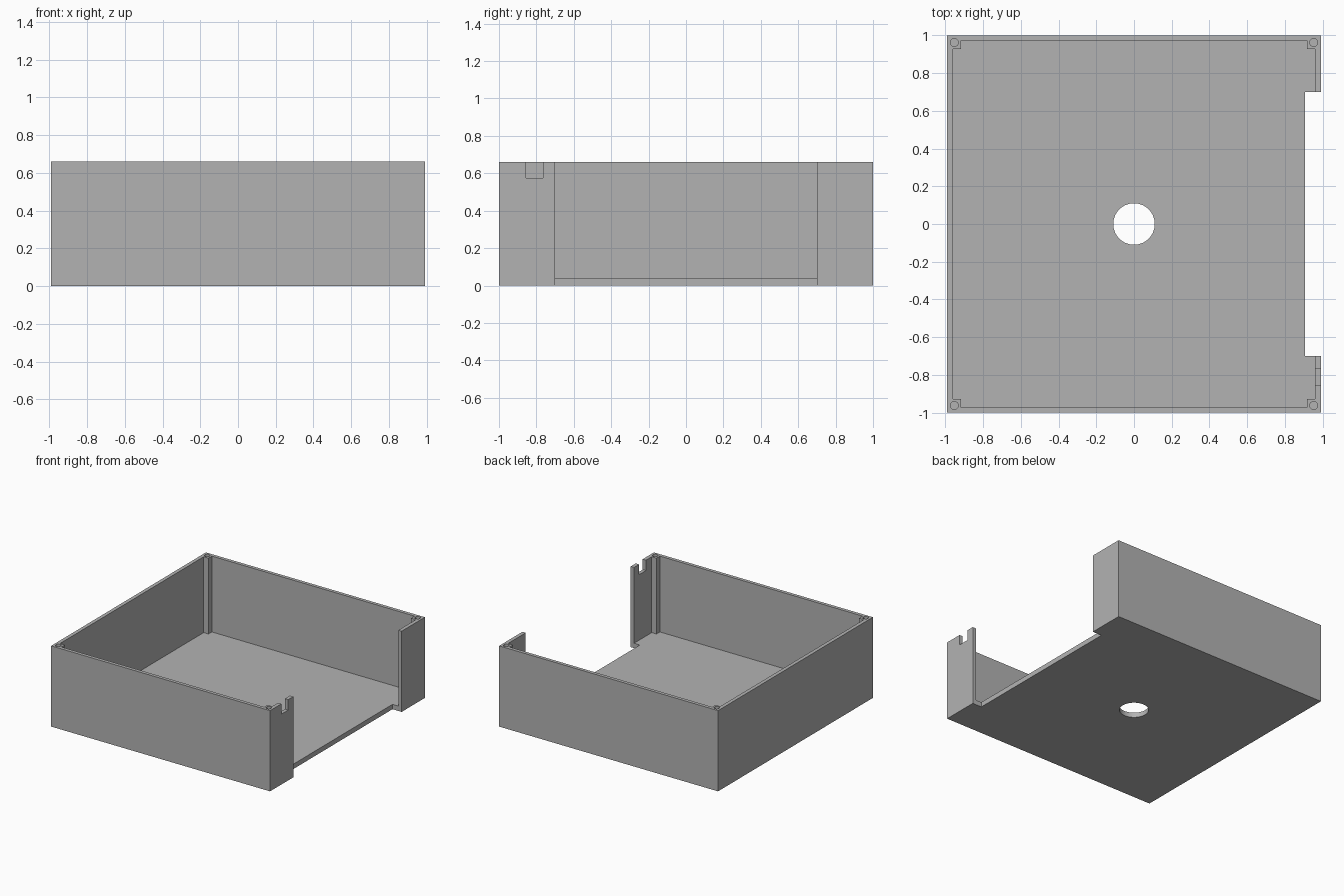
import bpy
import bmesh
from math import cos, sin, tau

cube = bpy.data.objects.get("Cube")
if cube:
    bpy.data.objects.remove(cube, do_unlink=True)

HX, HY, H = 0.99, 1.0, 0.66       # outer half sizes and height
IX, IY = 0.96, 0.972              # inner wall faces
PX, PY = 0.917, 0.928             # inner faces of the corner posts
FLOOR = 0.04

grey = bpy.data.materials.new("plain grey")
grey.use_nodes = True
colour = (0.45, 0.45, 0.45, 1)
grey.diffuse_color = colour
grey.node_tree.nodes["Principled BSDF"].inputs["Base Color"].default_value = colour


def prism(name, outline, z0, z1):
    """Extrude a flat outline from z0 to z1."""
    bm = bmesh.new()
    face = bm.faces.new([bm.verts.new((x, y, z0)) for x, y in outline])
    top = bmesh.ops.extrude_face_region(bm, geom=[face])["geom"]
    for v in top:
        if isinstance(v, bmesh.types.BMVert):
            v.co.z = z1
    bmesh.ops.recalc_face_normals(bm, faces=bm.faces)
    mesh = bpy.data.meshes.new(name)
    bm.to_mesh(mesh)
    bm.free()
    mesh.materials.append(grey)
    obj = bpy.data.objects.new(name, mesh)
    bpy.context.collection.objects.link(obj)
    return obj


def rect(x0, x1, y0, y1):
    return [(x0, y0), (x1, y0), (x1, y1), (x0, y1)]


def circle(x, y, r, n):
    return [(x + r * cos(tau * i / n), y + r * sin(tau * i / n)) for i in range(n)]


# Solid tray block
tray = prism("open_tray", rect(-HX, HX, -HY, HY), 0, H)

# Cavity outline, stepped in at each corner to leave the screw posts
cavity = []
for sx, sy in ((1, 1), (-1, 1), (-1, -1), (1, -1)):
    step = [(sx * IX, sy * PY), (sx * PX, sy * PY), (sx * PX, sy * IY)]
    cavity += step if sx == sy else step[::-1]

cutters = [
    prism("cavity_cutter", cavity, FLOOR, 1),
    prism("side_opening_cutter", rect(0.907, 1.2, -0.7, 0.7), -0.2, 1.2),
    prism("cable_notch_cutter", rect(0.94, 1.2, -0.855, -0.765), 0.575, 1.1),
    prism("floor_hole_cutter", circle(0, 0, 0.11, 48), -0.1, 0.2),
]
# Screw holes in the posts
for sx in (-1, 1):
    for sy in (-1, 1):
        cutters.append(prism("screw_hole_cutter",
                             circle(sx * 0.952, sy * 0.962, 0.021, 24), 0.4, 1.3))

for cutter in cutters:
    mod = tray.modifiers.new(cutter.name, 'BOOLEAN')
    mod.operation = 'DIFFERENCE'
    mod.solver = 'EXACT'
    mod.object = cutter

# Bake the cuts, then discard the cutters
bpy.context.view_layer.update()
graph = bpy.context.evaluated_depsgraph_get()
result = bpy.data.meshes.new_from_object(tray.evaluated_get(graph))
tray.modifiers.clear()
tray.data = result
for cutter in cutters:
    bpy.data.objects.remove(cutter, do_unlink=True)

# Smooth the round holes, keep the box edges sharp
bpy.context.view_layer.objects.active = tray
tray.select_set(True)
bpy.ops.object.shade_smooth_by_angle()
